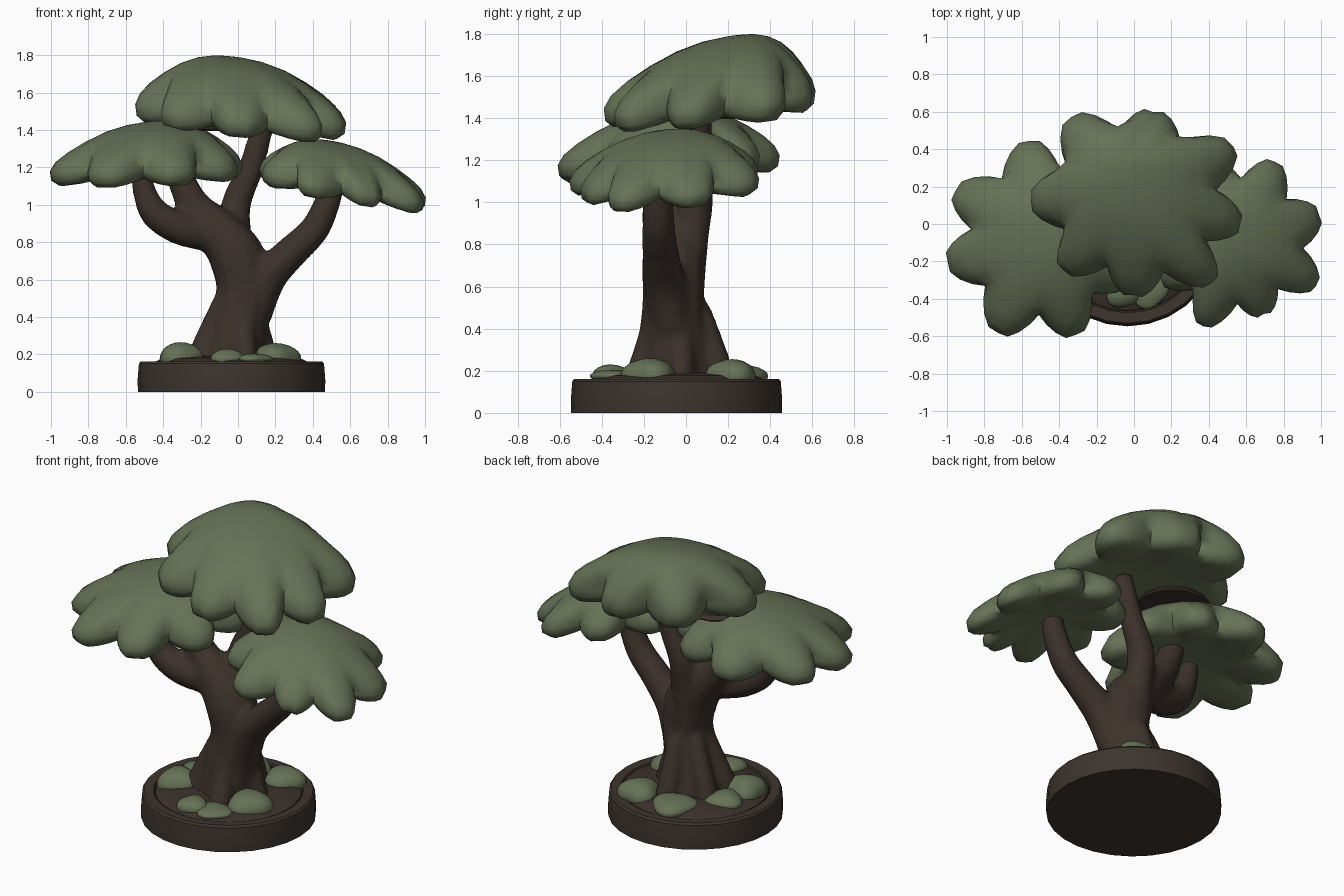
import bpy, bmesh, math, random
from mathutils import Vector

random.seed(4)
if "Cube" in bpy.data.objects:
    bpy.data.objects.remove(bpy.data.objects["Cube"])


def material(name, rgb):
    m = bpy.data.materials.new(name)
    m.use_nodes = True
    m.diffuse_color = (*rgb, 1)
    m.node_tree.nodes["Principled BSDF"].inputs["Base Color"].default_value = (*rgb, 1)
    return m


LEAF = material("leaf green", (0.133, 0.168, 0.093))
BARK = material("bark brown", (0.045, 0.031, 0.024))
POT = material("pot brown", (0.047, 0.035, 0.027))


def finish(name, bm, mat, angle=60):
    bmesh.ops.recalc_face_normals(bm, faces=bm.faces)
    mesh = bpy.data.meshes.new(name)
    bm.to_mesh(mesh)
    bm.free()
    ob = bpy.data.objects.new(name, mesh)
    bpy.context.collection.objects.link(ob)
    mesh.materials.append(mat)
    bpy.ops.object.select_all(action="DESELECT")
    ob.select_set(True)
    bpy.context.view_layer.objects.active = ob
    bpy.ops.object.shade_smooth_by_angle(angle=math.radians(angle))
    return ob


def loft(bm, rings, start=None, end=None):
    """Bridge rings of points, closing each end with a pole or a flat cap."""
    loops = [[bm.verts.new(p) for p in ring] for ring in rings]
    n = len(loops[0])
    for a, b in zip(loops, loops[1:]):
        for i in range(n):
            bm.faces.new((a[i], a[(i + 1) % n], b[(i + 1) % n], b[i]))
    for loop, pole in ((loops[0], start), (loops[-1], end)):
        if pole is None:
            bm.faces.new(loop)
        else:
            v = bm.verts.new(pole)
            for i in range(n):
                bm.faces.new((loop[i], loop[(i + 1) % n], v))


def lathe(name, profile, centre, mat, sides=28, pole=None):
    rings = [[(centre[0] + r * math.cos(math.tau * i / sides),
               centre[1] + r * math.sin(math.tau * i / sides), z)
              for i in range(sides)] for r, z in profile]
    bm = bmesh.new()
    loft(bm, rings, None, pole and (*centre, pole))
    return finish(name, bm, mat, 35)


# Pot and soil
C = (-0.035, -0.045)
lathe("pot", [(0.5, 0), (0.502, 0.06), (0.495, 0.15), (0.485, 0.162),
              (0.43, 0.16), (0.415, 0.13)], C, POT, pole=0.13)
lathe("soil", [(0.425, 0.12), (0.42, 0.155), (0.37, 0.178), (0.25, 0.188)], C, BARK, pole=0.2)


# Trunk, roots and branches, fused into one skin
def limb(bm, points):
    pts = [Vector(p) for p in points]
    path = []
    for i in range(len(pts) - 1):
        p0, p1, p2 = pts[max(i - 1, 0)], pts[i], pts[i + 1]
        p3 = pts[min(i + 2, len(pts) - 1)]
        for k in range(5):
            t = k / 5
            path.append(0.5 * (2 * p1 + (p2 - p0) * t + (2 * p0 - 5 * p1 + 4 * p2 - p3) * t * t
                               + (3 * p1 - p0 - 3 * p2 + p3) * t ** 3))
    path.append(pts[-1])
    rings = []
    for i, p in enumerate(path):
        tangent = (path[min(i + 1, len(path) - 1)] - path[max(i - 1, 0)]).to_3d().normalized()
        side = tangent.cross(Vector((0.1, 1, 0.1))).normalized()
        up = tangent.cross(side)
        rings.append([p.to_3d() + p.w * (side * math.cos(math.tau * j / 12)
                                         + up * math.sin(math.tau * j / 12)) for j in range(12)])
    loft(bm, rings)


# Each point is x, y, z, radius
bm = bmesh.new()
limb(bm, [(-0.04, -0.04, 0.12, 0.2), (0.0, -0.06, 0.35, 0.165),
          (0.03, -0.06, 0.55, 0.148), (-0.01, -0.06, 0.73, 0.15),
          (-0.12, -0.05, 0.87, 0.122), (-0.24, -0.04, 1.0, 0.09), (-0.33, -0.04, 1.2, 0.07)])
limb(bm, [(-0.1, -0.06, 0.82, 0.08), (-0.3, -0.11, 0.87, 0.09),
          (-0.44, -0.13, 0.95, 0.08), (-0.5, -0.13, 1.07, 0.063), (-0.52, -0.13, 1.2, 0.055)])
limb(bm, [(0.08, -0.07, 0.42, 0.105), (0.16, -0.1, 0.61, 0.1), (0.29, -0.12, 0.75, 0.088),
          (0.41, -0.13, 0.87, 0.08), (0.48, -0.13, 1.02, 0.07), (0.52, -0.12, 1.16, 0.06)])
limb(bm, [(0.0, 0.0, 0.5, 0.085), (-0.01, 0.02, 0.8, 0.085), (-0.01, 0.05, 1.0, 0.08),
          (0.07, 0.06, 1.2, 0.068), (0.14, 0.06, 1.45, 0.06)])
for x, y in ((-0.22, -0.13), (0.04, -0.24), (0.16, -0.03), (0.02, 0.17), (-0.2, 0.06)):
    limb(bm, [(x, y, 0.13, 0.07), (x * 0.78, y * 0.8, 0.27, 0.065),
              (x * 0.4 + 0.01, y * 0.5 - 0.02, 0.5, 0.05)])
trunk = finish("trunk_and_branches", bm, BARK)
remesh = trunk.modifiers.new("fuse", "REMESH")
remesh.mode = "VOXEL"
remesh.voxel_size = 0.02
remesh.use_smooth_shade = True
smooth = trunk.modifiers.new("soften", "SMOOTH")
smooth.factor = 0.5
smooth.iterations = 4

# Wooden pad between the two upper canopies
lathe("upper_pad", [(0.21, 1.395), (0.22, 1.405), (0.2, 1.43)], (-0.255, 0.04), BARK, 16)


# Lobed canopies: rows of radius factor, height factor, lobe strength
SHAPE = [(0.15, 0.98, 0), (0.32, 0.92, 0), (0.5, 0.8, 0.02), (0.68, 0.62, 0.14),
         (0.84, 0.42, 0.5), (0.95, 0.23, 0.88), (1.0, 0.05, 1), (0.985, -0.14, 1),
         (0.91, -0.24, 0.95), (0.72, -0.21, 0.65), (0.5, -0.11, 0.25), (0.25, -0.04, 0)]


def canopy(name, centre, height, tilt, shift, lobes):
    columns, n = [], len(lobes)
    for i, (angle, radius) in enumerate(lobes):
        before = lobes[i - 1][0] - (360 if i == 0 else 0)
        after = lobes[(i + 1) % n][0] + (360 if i == n - 1 else 0)
        r_before, r_after = lobes[i - 1][1], lobes[(i + 1) % n][1]
        for k in range(-4, 4):
            u = k / 4
            gap = after - angle if u > 0 else angle - before
            other = r_after if u > 0 else r_before
            columns.append((math.radians(angle + u * gap / 2),
                            radius + (other - radius) * abs(u) / 2,
                            max(0, (abs(u) - 0.26) / 0.74) ** 1.15))

    def place(r, a, z):
        x, y = r * math.cos(a), r * math.sin(a)
        return (x, y, z + tilt[0] * x + tilt[1] * y)

    rings = []
    for t, h, strength in SHAPE:
        ring = []
        for a, radius, valley in columns:
            r = t * radius * (1 - 0.26 * strength * valley)
            lift = 0.04 * valley * strength if h < 0 else 0
            x, y, z = place(r, a, h * height + lift)
            s = (1 - t) if h > 0 else 0
            ring.append((centre[0] + x + shift[0] * s, centre[1] + y + shift[1] * s, centre[2] + z))
        rings.append(ring)
    c = Vector(centre)
    bm = bmesh.new()
    loft(bm, rings, c + Vector((*shift, height)), c)
    return finish(name, bm, LEAF, 80)


canopy("top_canopy", (0.02, 0.12, 1.475), 0.32, (-0.08, 0.085), (-0.09, 0.16),
       [(-137, 0.54), (-93, 0.5), (-47, 0.59), (-13, 0.56), (30, 0.59),
        (80, 0.485), (128, 0.575), (180, 0.57)])
canopy("left_canopy", (0.57, -0.1, 1.095), 0.245, (-0.18, 0.07), (-0.07, 0.04),
       [(-155, 0.47), (-114, 0.49), (-72, 0.4), (-30, 0.465), (20, 0.445),
        (67, 0.47), (112, 0.46), (160, 0.47)])
canopy("right_canopy", (-0.48, -0.08, 1.185), 0.265, (0.03, 0.05), (0.08, 0.04),
       [(-167, 0.53), (-116, 0.56), (-72, 0.54), (-25, 0.51), (15, 0.51),
        (55, 0.49), (98, 0.53), (152, 0.54)])

# Moss mounds on the soil: x, y, radius, height
MOUNDS = [(-0.31, -0.15, 0.12, 0.09), (0.2, -0.17, 0.13, 0.085), (-0.06, -0.36, 0.09, 0.055),
          (0.08, -0.35, 0.1, 0.03), (0.17, 0.22, 0.12, 0.08),
          (-0.09, 0.25, 0.13, 0.055), (-0.29, 0.03, 0.11, 0.055)]
for i, (x, y, radius, height) in enumerate(MOUNDS):
    bm = bmesh.new()
    bmesh.ops.create_icosphere(bm, subdivisions=3, radius=1)
    wave = random.uniform(0, 6)
    for v in bm.verts:
        swell = 1 + 0.1 * math.sin(3 * math.atan2(v.co.y, v.co.x) + wave)
        v.co = (x + v.co.x * radius * swell, y + v.co.y * radius * swell, 0.175 + v.co.z * height)
    finish(f"moss_mound_{i + 1}", bm, LEAF)
